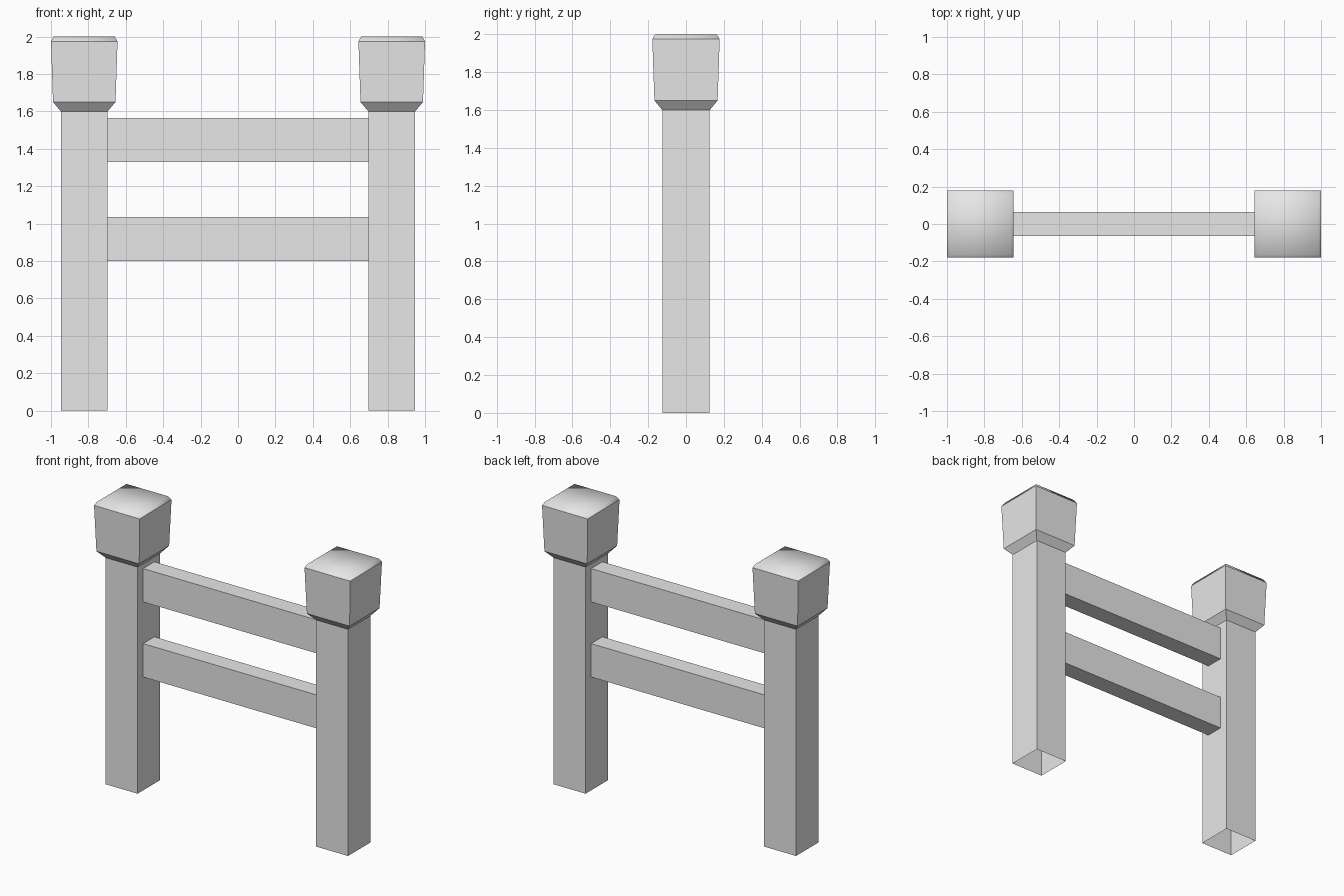
import bpy
import bmesh

if "Cube" in bpy.data.objects:
    bpy.data.objects.remove(bpy.data.objects["Cube"])

GREY = (0.8, 0.8, 0.8, 1.0)
grey = bpy.data.materials.new("plain_grey")
grey.use_nodes = True
grey.diffuse_color = GREY
grey.node_tree.nodes["Principled BSDF"].inputs["Base Color"].default_value = GREY


def finish(name, bm, location):
    """Turn a bmesh into a named object with the shared material."""
    bmesh.ops.recalc_face_normals(bm, faces=bm.faces)
    mesh = bpy.data.meshes.new(name)
    bm.to_mesh(mesh)
    bm.free()
    mesh.materials.append(grey)
    obj = bpy.data.objects.new(name, mesh)
    obj.location = location
    bpy.context.collection.objects.link(obj)
    return obj


def square_loft(profile, closed_top):
    """Skin square rings given as (half width, height); the bottom stays open."""
    bm = bmesh.new()
    rings = [[bm.verts.new((sx * w, sy * w, z))
              for sx, sy in ((-1, -1), (1, -1), (1, 1), (-1, 1))]
             for w, z in profile]
    for low, high in zip(rings, rings[1:]):
        for i in range(4):
            j = (i + 1) % 4
            bm.faces.new((low[i], low[j], high[j], high[i]))
    if closed_top:
        bm.faces.new(rings[-1])
    return bm


POST_X, POST_HALF, POST_TOP = 0.822, 0.125, 1.6
RIM_Z = 1.975
CAP_PROFILE = [(POST_HALF, POST_TOP), (0.167, 1.65), (0.178, RIM_Z), (0.163, 2.0)]

for side, label in ((-1, "right"), (1, "left")):
    # Hollow square post
    post = square_loft([(POST_HALF, 0), (POST_HALF, POST_TOP)], False)
    finish(label + "_post", post, (side * POST_X, 0, 0))

    # Flared cap with a softened top edge
    cap = square_loft(CAP_PROFILE, True)
    for face in cap.faces:
        face.smooth = face.calc_center_median().z > RIM_Z
    for edge in cap.edges:
        edge.smooth = all(f.smooth for f in edge.link_faces)
    finish(label + "_post_cap", cap, (side * POST_X, 0, 0))

# Two rails between the posts
RAIL_LENGTH = 2 * (POST_X - POST_HALF)
for name, z in (("lower_rail", 0.918), ("upper_rail", 1.448)):
    bm = bmesh.new()
    bmesh.ops.create_cube(bm, size=1)
    bmesh.ops.scale(bm, vec=(RAIL_LENGTH, 0.126, 0.236), verts=bm.verts)
    finish(name, bm, (0, 0, z))
